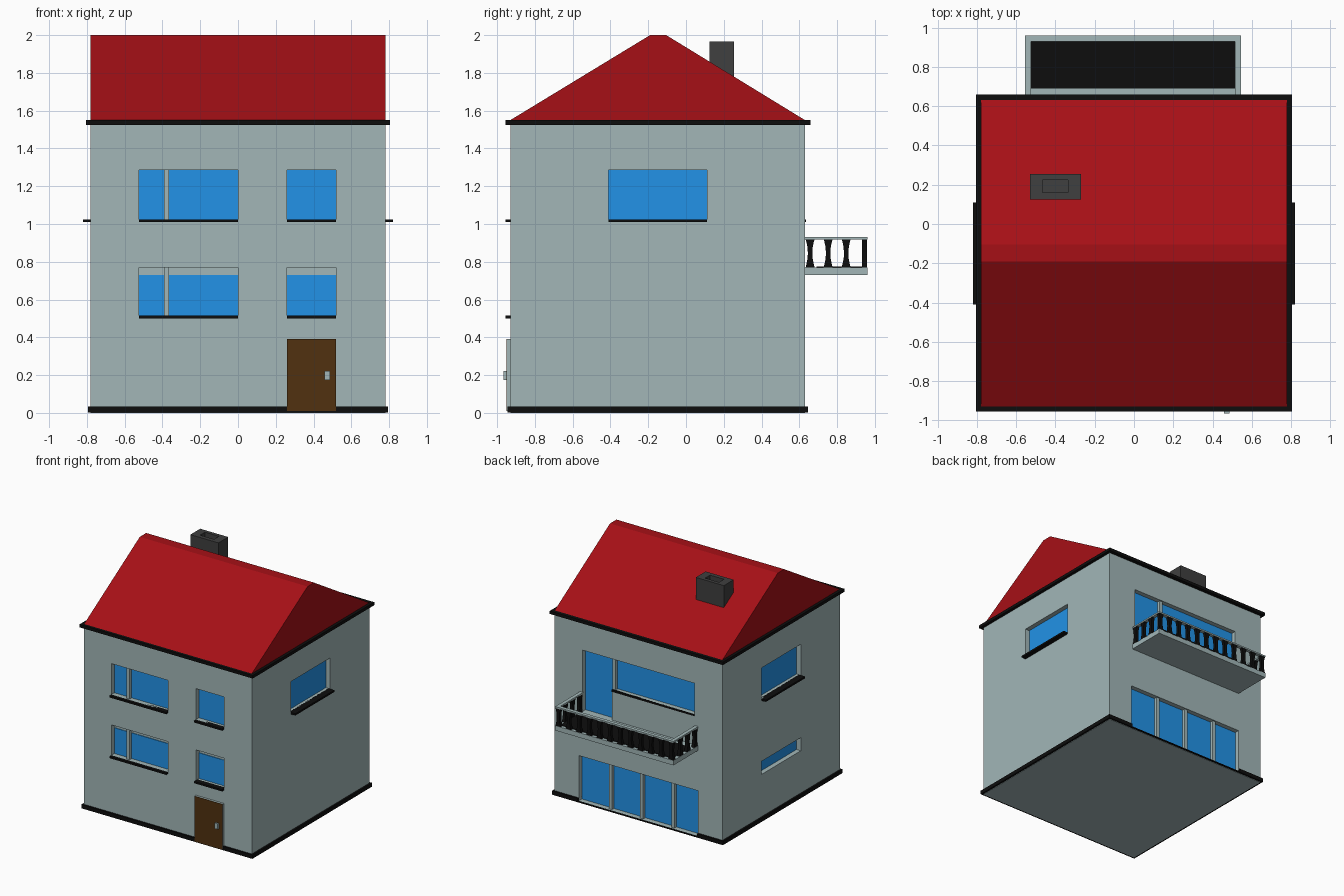
import bpy, bmesh
from mathutils import Matrix

if "Cube" in bpy.data.objects:
    bpy.data.objects.remove(bpy.data.objects["Cube"])


def material(name, r, g, b):
    m = bpy.data.materials.new(name)
    m.diffuse_color = (r, g, b, 1)
    m.use_nodes = True
    m.node_tree.nodes["Principled BSDF"].inputs["Base Color"].default_value = m.diffuse_color
    return m


WALL = material("wall_grey", 0.36, 0.47, 0.475)
RED = material("roof_red", 0.38, 0.005, 0.008)
BLUE = material("glass_blue", 0.016, 0.29, 0.80)
BROWN = material("door_brown", 0.082, 0.031, 0.005)
BLACK = material("trim_black", 0.004, 0.004, 0.004)
DARK = material("chimney_grey", 0.05, 0.05, 0.05)


def finish(name, bm, mat):
    bmesh.ops.recalc_face_normals(bm, faces=bm.faces)
    me = bpy.data.meshes.new(name)
    bm.to_mesh(me)
    bm.free()
    if mat:
        me.materials.append(mat)
    ob = bpy.data.objects.new(name, me)
    bpy.context.collection.objects.link(ob)
    return ob


def box(name, x, y, z, mat=None):
    bm = bmesh.new()
    bmesh.ops.create_cube(bm, size=1)
    for v in bm.verts:
        v.co = [(r[0] + r[1]) / 2 + c * abs(r[1] - r[0]) for r, c in zip((x, y, z), v.co)]
    return finish(name, bm, mat)


def prism(name, outline, depth, matrix, mat):
    """Outline in local xz, extruded symmetrically along local y."""
    bm = bmesh.new()
    f = bm.faces.new([bm.verts.new((a, -depth / 2, b)) for a, b in outline])
    ext = bmesh.ops.extrude_face_region(bm, geom=[f])
    for v in ext["geom"]:
        if isinstance(v, bmesh.types.BMVert):
            v.co.y += depth
    bm.transform(matrix)
    return finish(name, bm, mat)


def cut(target, cutter):
    mod = target.modifiers.new("cut", 'BOOLEAN')
    mod.operation = 'DIFFERENCE'
    mod.solver = 'EXACT'
    mod.object = cutter
    bpy.context.view_layer.objects.active = target
    bpy.ops.object.modifier_apply(modifier=mod.name)


def wall_box(name, face, a, d, z, mat=None):
    """Box on a wall: a = span along the wall, d = distance outward from it."""
    wall, s = {"front": (-0.93, -1), "back": (0.63, 1), "left": (-0.78, -1), "right": (0.78, 1)}[face]
    out = sorted(wall + s * k for k in d)
    return box(name, a, out, z, mat) if face in ("front", "back") else box(name, out, a, z, mat)


# Main volume, plinth, eaves band
body = box("house_body", (-0.78, 0.78), (-0.93, 0.63), (0, 1.54), WALL)
plinth = box("plinth", (-0.795, 0.795), (-0.945, 0.645), (0.003, 0.035), BLACK)
box("eaves_band", (-0.805, 0.805), (-0.955, 0.66), (1.525, 1.55), BLACK)

# Roof with a narrow flat ridge
prism("roof", [(-0.93, 1.55), (0.63, 1.55), (-0.105, 2.0), (-0.19, 2.0)], 1.56,
      Matrix.Rotation(1.5707963, 4, 'Z') @ Matrix.Scale(1, 4), RED)

# Chimney with a flue
chimney = box("chimney", (-0.53, -0.27), (0.125, 0.255), (1.65, 1.965), DARK)
flue = box("flue_cutter", (-0.465, -0.335), (0.16, 0.225), (1.90, 2.1))
cut(chimney, flue)
bpy.data.objects.remove(flue)


def opening(name, face, a, z, glass_top=None, mullions=(), targets=(body,)):
    """Recess the wall, then set a pane and mullions into it."""
    c = wall_box("cutter", face, a, (-0.045, 0.1), z)
    for t in targets:
        cut(t, c)
    bpy.data.objects.remove(c)
    wall_box(name + "_glass", face, a, (-0.05, -0.04), (z[0], glass_top or z[1]), BLUE)
    for i, m in enumerate(mullions):
        wall_box(f"{name}_mullion_{i + 1}", face, (m - 0.014, m + 0.014), (-0.045, -0.012), z, WALL)


def sill(name, face, a, z, out):
    wall_box(name + "_sill", face, a, (-0.02, out), (z - 0.015, z), BLACK)


# Front windows on two floors
for floor, z0, z1, gt in (("lower", 0.515, 0.77, 0.73), ("upper", 1.025, 1.285, None)):
    for side, a, mull in (("wide", (-0.525, 0), (-0.379,)), ("narrow", (0.26, 0.52), ())):
        n = f"front_{floor}_{side}_window"
        opening(n, "front", a, (z0, z1), gt, mull)
        sill(n, "front", a, z0, 0.025)

# Side windows
for face in ("left", "right"):
    opening(face + "_window", face, (-0.41, 0.11), (1.025, 1.285))
    sill(face + "_window", face, (-0.41, 0.11), 1.025, 0.04)
opening("left_low_window", "left", (-0.41, 0.11), (0.39, 0.50))

# Back: patio doors, balcony door and window
opening("patio_doors", "back", (-0.555, 0.555), (0.01, 0.39), None, (0.27, -0.02, -0.31), (body, plinth))
opening("balcony_window", "back", (-0.52, 0.25), (1.025, 1.285))
sill("balcony_window", "back", (-0.52, 0.25), 1.025, 0.004)
opening("balcony_door", "back", (0.249, 0.52), (0.77, 1.285))
wall_box("balcony_door_mullion", "back", (0.225, 0.253), (-0.045, -0.012), (1.02, 1.285), WALL)

# Front door with handle
wall_box("door_frame", "front", (0.26, 0.52), (-0.02, 0.018), (0.01, 0.39), WALL)
wall_box("door_panel", "front", (0.26, 0.52), (0.018, 0.021), (0.01, 0.39), BROWN)
wall_box("door_handle", "front", (0.457, 0.487), (0.015, 0.035), (0.175, 0.222), WALL)

# Balcony slab, floor and handrail
box("balcony_slab", (-0.555, 0.545), (0.62, 0.96), (0.73, 0.77), WALL)
box("balcony_floor", (-0.525, 0.517), (0.69, 0.933), (0.765, 0.774), BLACK)
box("handrail_front", (-0.555, 0.545), (0.93, 0.96), (0.918, 0.931), WALL)
for side, x in (("left", (-0.555, -0.525)), ("right", (0.515, 0.545))):
    box("handrail_" + side, x, (0.62, 0.93), (0.918, 0.931), WALL)

# Waisted flat balusters
half = [(0.024, 0), (0.019, 0.02), (0.013, 0.05), (0.012, 0.08), (0.014, 0.11), (0.02, 0.138), (0.024, 0.15)]
outline = half + [(-a, b) for a, b in reversed(half)]


def baluster(name, x, y, turn):
    prism(name, outline, 0.026,
          Matrix.Translation((x, y, 0.769)) @ Matrix.Rotation(turn, 4, 'Z'), BLACK)


for i in range(12):
    baluster(f"baluster_front_{i + 1}", -0.53 + i * 1.05 / 11, 0.944, 0)
for side, x in (("left", -0.54), ("right", 0.53)):
    for i in range(3):
        baluster(f"baluster_{side}_{i + 1}", x, 0.657 + i * 0.0955, 1.5707963)
